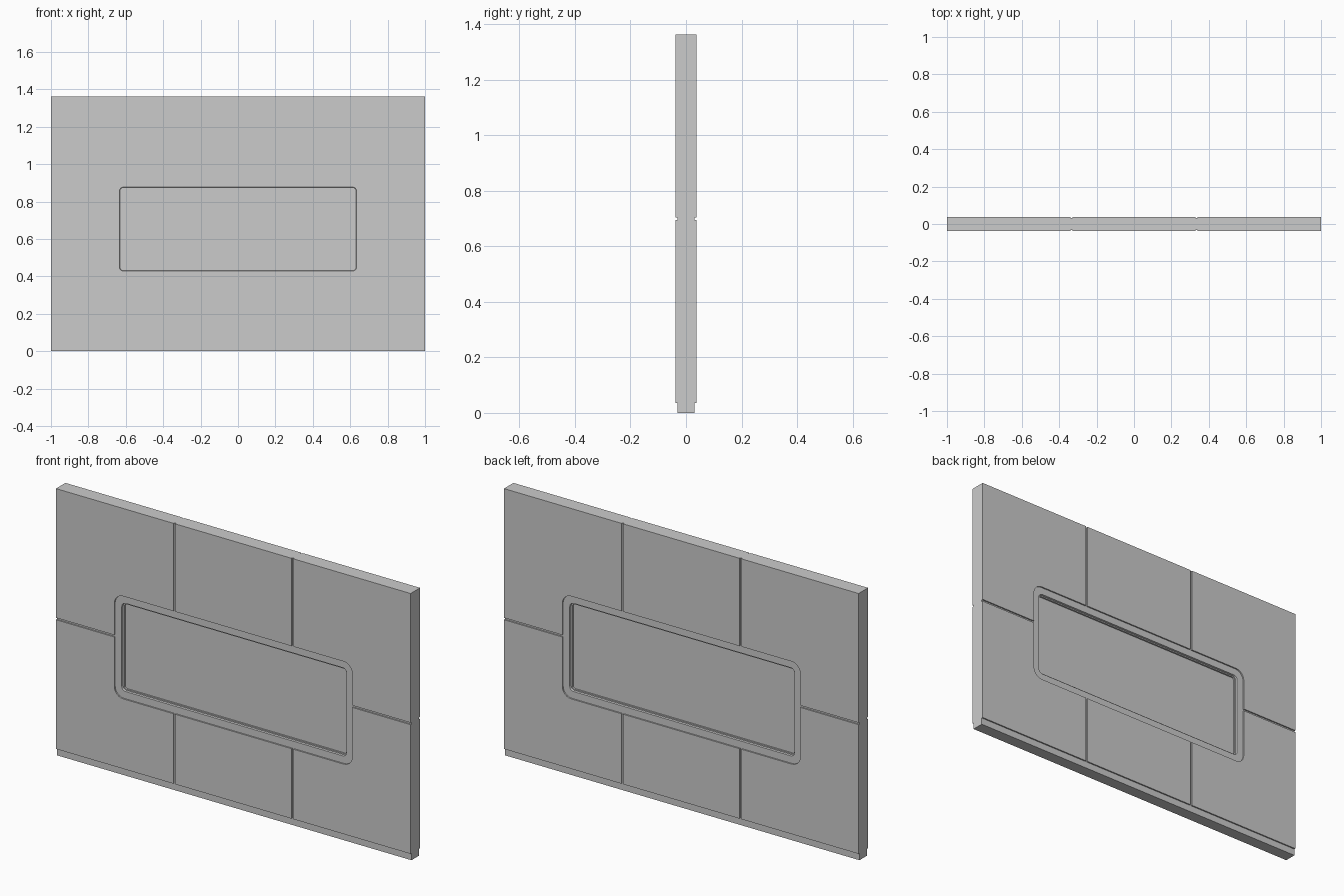
import bpy, bmesh, math

if "Cube" in bpy.data.objects:
    bpy.data.objects.remove(bpy.data.objects["Cube"])

W, H = 1.0, 1.362          # half width, full height
D, DI = 0.038, 0.031       # half depth of panel face and of recessed faces
PLINTH = 0.035
CZ = 0.653                 # window centre height
GROOVE = 0.010


def make_object(name, bm):
    bmesh.ops.recalc_face_normals(bm, faces=bm.faces[:])
    mesh = bpy.data.meshes.new(name)
    bm.to_mesh(mesh)
    bm.free()
    ob = bpy.data.objects.new(name, mesh)
    bpy.context.collection.objects.link(ob)
    return ob


def box(name, x0, x1, y0, y1, z0, z1):
    bm = bmesh.new()
    bmesh.ops.create_cube(bm, size=1)
    for v in bm.verts:
        v.co.x = x1 if v.co.x > 0 else x0
        v.co.y = y1 if v.co.y > 0 else y0
        v.co.z = z1 if v.co.z > 0 else z0
    return make_object(name, bm)


def rounded_loop(bm, hw, hh, r, y, n=6):
    verts = []
    for k, (sx, sz) in enumerate([(1, 1), (-1, 1), (-1, -1), (1, -1)]):
        for i in range(n + 1):
            a = math.pi / 2 * (k + i / n)
            verts.append(bm.verts.new((sx * (hw - r) + r * math.cos(a), y,
                                       CZ + sz * (hh - r) + r * math.sin(a))))
    return verts


def loft(name, sections, closed):
    """Join rounded rectangles; closed makes a ring, otherwise the ends are capped."""
    bm = bmesh.new()
    loops = [rounded_loop(bm, *s) for s in sections]
    pairs = list(zip(loops, loops[1:]))
    if closed:
        pairs.append((loops[-1], loops[0]))
    for a, b in pairs:
        for i in range(len(a)):
            j = (i + 1) % len(a)
            bm.faces.new((a[i], a[j], b[j], b[i]))
    if not closed:
        bm.faces.new(loops[0])
        bm.faces.new(loops[-1])
    return make_object(name, bm)


def cut(target, cutter):
    mod = target.modifiers.new("cut", 'BOOLEAN')
    mod.operation = 'DIFFERENCE'
    mod.solver = 'EXACT'
    mod.object = cutter
    bpy.context.view_layer.objects.active = target
    bpy.ops.object.modifier_apply(modifier=mod.name)
    bpy.data.objects.remove(cutter)


# Wall slab with window opening
OUT = (0.671, 0.2615, 0.05)
wall = box("wall_panel", -W, W, -D, D, 0, H)
cut(wall, loft("opening_cutter", [(*OUT, -0.1), (*OUT, 0.1)], False))

# Recessed plinth and panel grooves on both faces
for s in (-1, 1):
    y0, y1 = sorted((s * DI, s * 0.1))
    cut(wall, box("plinth_cutter", -2, 2, y0, y1, -1, PLINTH))
    zg = (PLINTH + H) / 2
    cut(wall, box("groove_cutter", -2, 2, y0, y1, zg - GROOVE / 2, zg + GROOVE / 2))
    for x in (-1 / 3, 1 / 3):
        cut(wall, box("groove_cutter", x - GROOVE / 2, x + GROOVE / 2, y0, y1, 0.01, 2))

# Window frame with stepped inner lip, same on both sides
half = [(*OUT, -DI), (0.634, 0.2245, 0.022, -DI),
        (0.632, 0.2225, 0.020, -0.022), (0.626, 0.2165, 0.014, -0.022),
        (0.626, 0.2165, 0.014, -0.014)]
ring = half + [(w, h, r, -y) for w, h, r, y in reversed(half)]
frame = loft("window_frame", ring, True)

# Window pane
PANE = (0.626, 0.2165, 0.014)
loft("window_pane", [(*PANE, -0.014), (*PANE, 0.014)], False)

# Smooth only the rounded corners
for ob in (wall, frame):
    bpy.ops.object.select_all(action='DESELECT')
    ob.select_set(True)
    bpy.context.view_layer.objects.active = ob
    bpy.ops.object.shade_smooth_by_angle(angle=math.radians(30))
